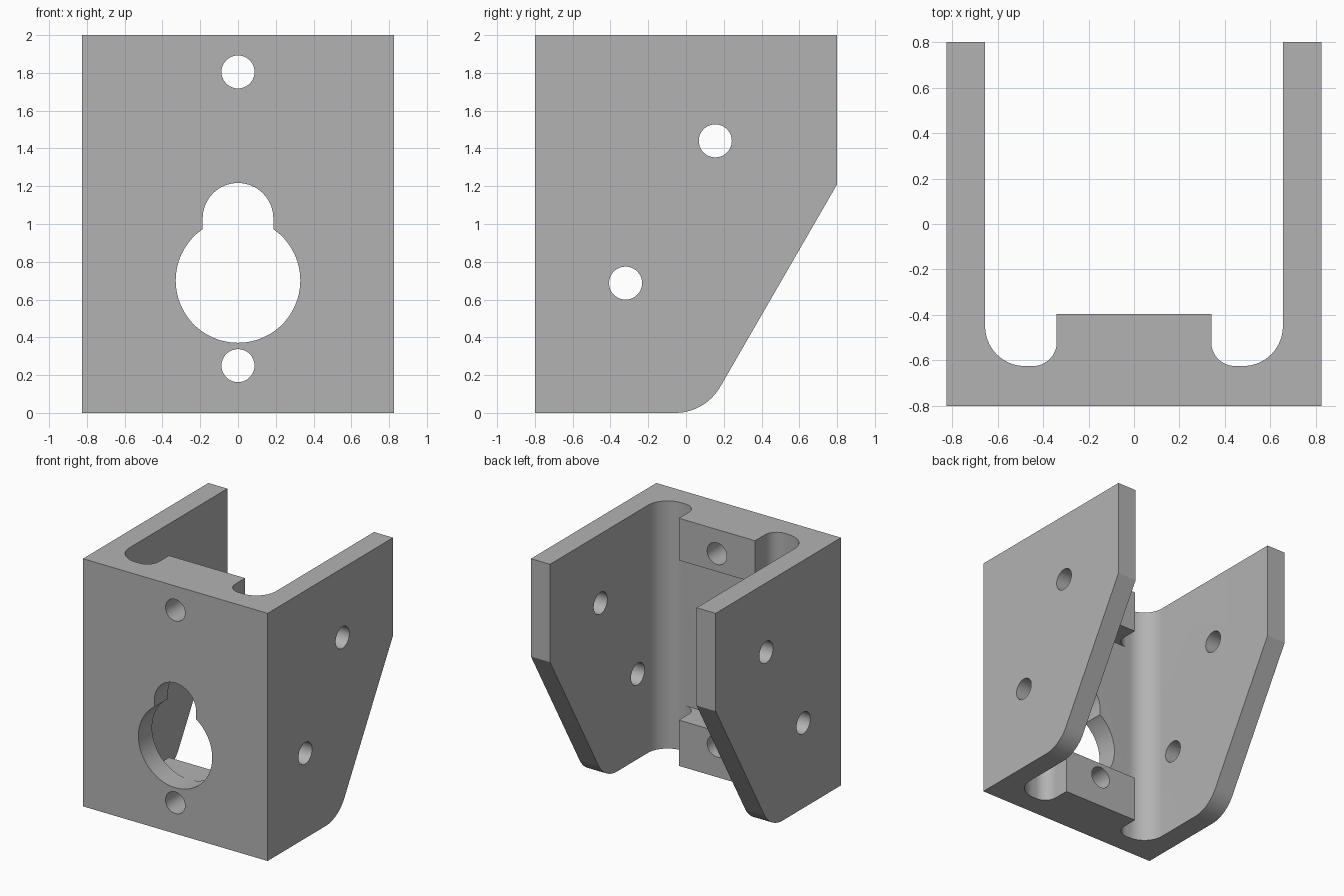
import bpy, bmesh
from math import sin, cos, tan, radians
from mathutils import Vector

cube = bpy.data.objects.get("Cube")
if cube:
    bpy.data.objects.remove(cube)

metal = bpy.data.materials.new("plain grey")
metal.use_nodes = True
grey = (0.45, 0.45, 0.45, 1)
metal.diffuse_color = grey
metal.node_tree.nodes["Principled BSDF"].inputs["Base Color"].default_value = grey


def arc(cx, cy, r, start, end, steps=20):
    """Points on an arc, angles in degrees."""
    angles = [radians(start + (end - start) * i / steps) for i in range(steps + 1)]
    return [(cx + r * cos(a), cy + r * sin(a)) for a in angles]


def prism(name, profile, axis, low, high):
    """Extrude a flat profile along the x, y or z axis."""
    place = {"x": lambda u, v, d: (d, u, v),
             "y": lambda u, v, d: (u, d, v),
             "z": lambda u, v, d: (u, v, d)}[axis]
    bm = bmesh.new()
    face = bm.faces.new([bm.verts.new(place(u, v, low)) for u, v in profile])
    moved = bmesh.ops.extrude_face_region(bm, geom=[face])["geom"]
    bmesh.ops.translate(bm, vec=Vector(place(0, 0, high - low)),
                        verts=[g for g in moved if isinstance(g, bmesh.types.BMVert)])
    bmesh.ops.recalc_face_normals(bm, faces=bm.faces)
    mesh = bpy.data.meshes.new(name)
    bm.to_mesh(mesh)
    bm.free()
    mesh.materials.append(metal)
    obj = bpy.data.objects.new(name, mesh)
    bpy.context.collection.objects.link(obj)
    return obj


def cut(target, cutter):
    """Subtract the cutter from the target and discard it."""
    cutter.hide_render = True
    mod = target.modifiers.new("cut", "BOOLEAN")
    mod.operation, mod.solver, mod.object = "DIFFERENCE", "EXACT", cutter
    bpy.context.view_layer.objects.active = target
    bpy.ops.object.modifier_apply(modifier=mod.name)
    bpy.data.objects.remove(cutter)


W, D, H = 0.825, 0.8, 2.0        # half width, half depth, height
INNER, FLOOR = 0.655, -0.625     # cheek inner face, web inner face
PAD_X, PAD_Y = 0.34, -0.395      # mounting pad half width and face

# U-shaped bracket with a raised central pad and rounded channels
half = ([(W, -D), (W, D), (INNER, D)]
        + arc(INNER - 0.175, FLOOR + 0.175, 0.175, 0, -90)
        + arc(PAD_X + 0.105, FLOOR + 0.105, 0.105, -90, -180)
        + [(PAD_X, PAD_Y)])
bracket = prism("bracket", half + [(-x, y) for x, y in reversed(half)], "z", 0, H)

# Pocket that splits the pad into an upper and a lower block
p = PAD_X + 0.12
cut(bracket, prism("pad_pocket", [(-p, 0.37), (p, 0.37), (p, 1.66), (-p, 1.66)],
                   "y", FLOOR, -0.2))

# Sloped and rounded lower rear edge of both cheeks
slope, r = tan(radians(60)), 0.275
start = D - 1.21 / slope - r * tan(radians(30))
cut(bracket, prism("slope_cutter",
                   [(1, -0.2), (start, -0.2)] + arc(start, r, r, -90, -30)
                   + [(1, 1.21 + 0.2 * slope)], "x", -1, 1))

# Keyhole opening in the web
big_r, small_r, big_z, small_z = 0.33, 0.187, 0.701, 1.03
cut(bracket, prism("keyhole_round", arc(0, big_z, big_r, 0, 354, 59), "y", -1, -0.2))
cut(bracket, prism("keyhole_slot", arc(0, small_z, small_r, 0, 180, 32)
                   + [(-small_r, big_z), (small_r, big_z)], "y", -1.1, -0.15))

# Bolt holes through the pads and through both cheeks
for axis, u, v in [("y", 0, 1.805), ("y", 0, 0.25), ("x", 0.155, 1.44), ("x", -0.32, 0.687)]:
    cut(bracket, prism("bolt_hole", arc(u, v, 0.0875, 0, 350, 35), axis, -1,
                       1 if axis == "x" else -0.2))

# Smooth the curved faces, keep the machined edges sharp
bpy.ops.object.select_all(action="DESELECT")
bracket.select_set(True)
bpy.context.view_layer.objects.active = bracket
bpy.ops.object.shade_smooth_by_angle(angle=radians(25))
